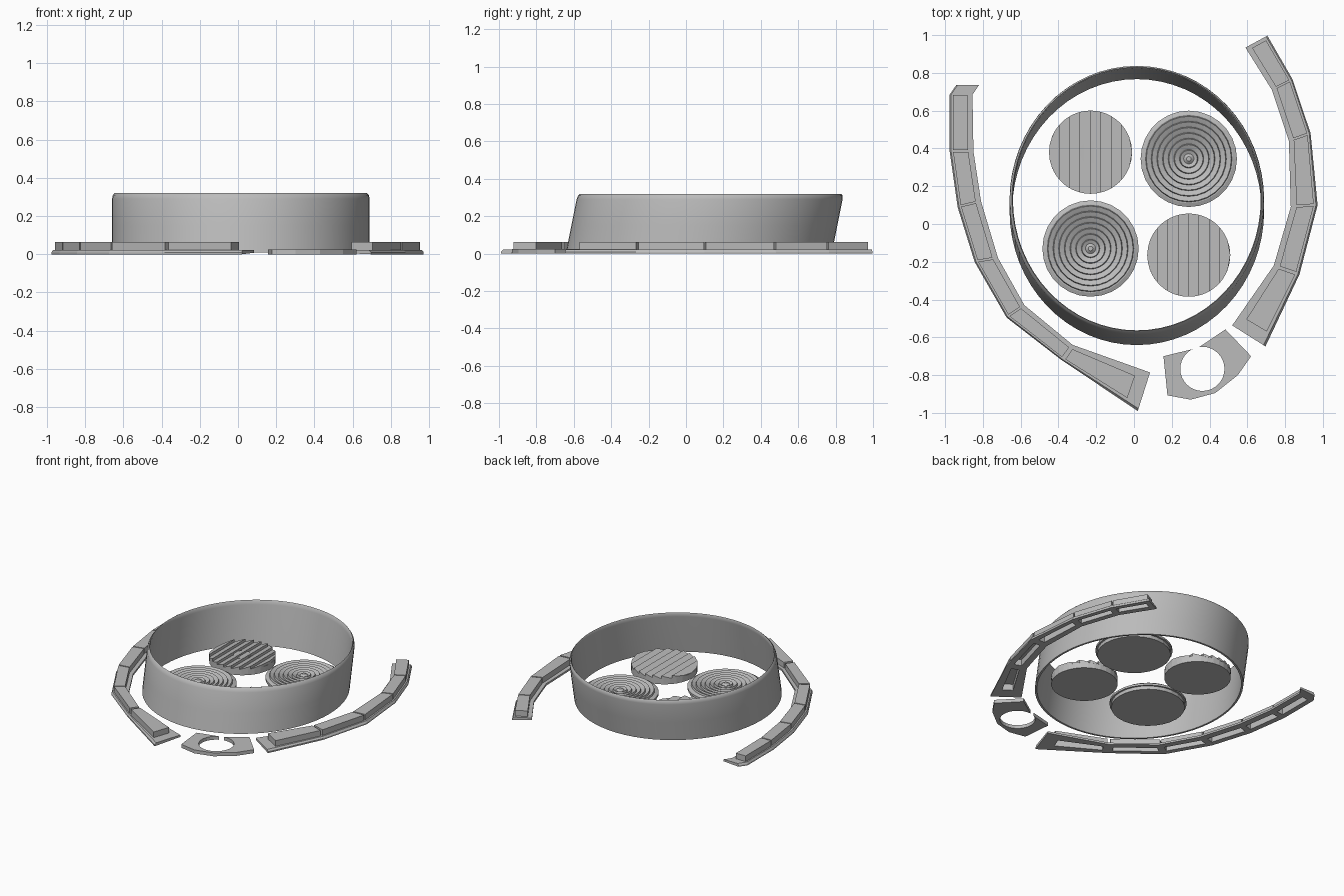
import bpy, bmesh, math
from mathutils import Vector

cube = bpy.data.objects.get("Cube")
if cube:
    bpy.data.objects.remove(cube)

grey = bpy.data.materials.new("plain_grey")
grey.use_nodes = True
COLOUR = (0.5, 0.5, 0.5, 1)
grey.diffuse_color = COLOUR
grey.node_tree.nodes["Principled BSDF"].inputs["Base Color"].default_value = COLOUR


def finish(name, bm, smooth=False):
    bmesh.ops.recalc_face_normals(bm, faces=bm.faces)
    mesh = bpy.data.meshes.new(name)
    bm.to_mesh(mesh)
    bm.free()
    mesh.materials.append(grey)
    obj = bpy.data.objects.new(name, mesh)
    bpy.context.collection.objects.link(obj)
    if smooth:
        bpy.ops.object.select_all(action='DESELECT')
        obj.select_set(True)
        bpy.context.view_layer.objects.active = obj
        bpy.ops.object.shade_smooth_by_angle(angle=math.radians(35))
    return obj


def add_prism(bm, points, z0, z1):
    """Closed prism over an outline; z1 may be a function of x and y."""
    top = z1 if callable(z1) else (lambda x, y: z1)
    low = [bm.verts.new((x, y, z0)) for x, y in points]
    high = [bm.verts.new((x, y, top(x, y))) for x, y in points]
    bm.faces.new(low[::-1])
    bm.faces.new(high)
    n = len(points)
    for i in range(n):
        j = (i + 1) % n
        bm.faces.new((low[i], low[j], high[j], high[i]))


def loft(bm, loops, closed=False):
    """Skin a list of vertex loops, optionally joining last to first."""
    pairs = list(zip(loops, loops[1:] + loops[:1]))
    for a, b in pairs if closed else pairs[:-1]:
        for i in range(len(a)):
            j = (i + 1) % len(a)
            bm.faces.new((a[i], a[j], b[j], b[i]))


def circle(cx, cy, rx, ry, n):
    return [(cx + rx * math.cos(2 * math.pi * i / n),
             cy + ry * math.sin(2 * math.pi * i / n)) for i in range(n)]


def cut(obj, cutter):
    """Subtract the cutter, bake the result and remove the cutter."""
    cutter.hide_render = True
    mod = obj.modifiers.new("cut", 'BOOLEAN')
    mod.operation = 'DIFFERENCE'
    mod.solver = 'EXACT'
    mod.object = cutter
    bpy.context.view_layer.update()
    deps = bpy.context.evaluated_depsgraph_get()
    baked = bpy.data.meshes.new_from_object(obj.evaluated_get(deps))
    obj.modifiers.clear()
    obj.data = baked


# Leaning oval bezel: an open band with a slightly rounded lip
bm = bmesh.new()
loops = []
for z, inset in ((0.01, 0), (0.15, 0), (0.29, 0), (0.31, 0.004), (0.32, 0.013),
                 (0.31, 0.018), (0.29, 0.018), (0.01, 0.014)):
    pts = circle(0.015, 0.068 + 0.2 * z, 0.674 - inset, 0.711 - inset, 64)
    loops.append([bm.verts.new((x, y, z)) for x, y in pts])
loft(bm, loops, closed=True)
finish("bezel", bm, smooth=True)


# Round lenses with concentric saw-tooth ridges
def ringed_lens(name, cx, cy):
    bm = bmesh.new()
    profile = [(0.243, 0.03), (0.243, 0.055), (0.255, 0.055), (0.255, 0.07), (0.235, 0.078)]
    for r in (0.215, 0.185, 0.155, 0.125, 0.095, 0.065, 0.035):
        profile += [(r + 0.014, 0.078), (r + 0.01, 0.09), (r - 0.008, 0.082)]
    profile.append((0.012, 0.094))
    loops = [[bm.verts.new((x, y, z)) for x, y in circle(cx, cy, r, r, 28)]
             for r, z in profile]
    loft(bm, loops)
    bm.faces.new(loops[0])
    bm.faces.new(loops[-1])
    finish(name, bm)


# Round lenses with parallel sloping slats and a centre boss
def slatted_lens(name, cx, cy, radius=0.22, slats=8):
    bm = bmesh.new()
    add_prism(bm, circle(cx, cy, radius, radius, 32), 0.03, 0.07)
    add_prism(bm, circle(cx, cy, 0.06, 0.06, 24), 0.06, 0.08)
    width = 2 * radius / slats
    for k in range(slats):
        xs = [-radius + width * (k + t / 4) for t in range(5)]
        half = [math.sqrt(max(radius ** 2 - x * x, 1e-5)) for x in xs]
        outline = [(cx + x, cy - h) for x, h in zip(xs, half)]
        outline += [(cx + x, cy + h) for x, h in zip(xs[::-1], half[::-1])]
        add_prism(bm, outline, 0.069,
                  lambda x, y, s=cx + xs[0]: 0.072 + 0.02 * (x - s) / width)
    finish(name, bm)


ringed_lens("ringed_lens_back_left", 0.29, 0.345)
ringed_lens("ringed_lens_front_right", -0.23, -0.13)
slatted_lens("slatted_lens_back_right", -0.23, 0.38)
slatted_lens("slatted_lens_front_left", 0.29, -0.165)


# Curved side rails: a flat strip carrying hollow raised blocks
def side_rail(name, outer, inner, blocks):
    outer = [Vector(p) for p in outer]
    inner = [Vector(p) for p in inner]

    def quad(i, u0, u1, v0, v1):
        def at(u, v):
            return outer[i].lerp(outer[i + 1], u).lerp(inner[i].lerp(inner[i + 1], u), v)
        return [tuple(at(u, v)) for u, v in ((u0, v0), (u1, v0), (u1, v1), (u0, v1))]

    strip, raised, pockets = bmesh.new(), bmesh.new(), bmesh.new()
    loops = []
    for a, b in zip(outer, inner):
        lip = a.lerp(b, 0.06)
        loops.append([strip.verts.new((p.x, p.y, z)) for p, z in
                      ((a, 0), (a, 0.01), (lip, 0.022), (b, 0.022), (b, 0.008))])
    loft(strip, loops)
    strip.faces.new(loops[0])
    strip.faces.new(loops[-1])
    for i, u0, u1 in blocks:
        add_prism(raised, quad(i, u0, u1, 0.14, 0.78), 0.018, 0.063)
        add_prism(pockets, quad(i, u0 + 0.06, u1 - 0.06, 0.28, 0.66), -0.05, 0.05)
    plate = finish(name + "_strip", strip)
    top = finish(name + "_blocks", raised)
    cutter = finish(name + "_pockets", pockets)
    cut(plate, cutter)
    cut(top, cutter)
    bpy.data.objects.remove(cutter)


side_rail("right_rail",
          [(-0.94, 0.737), (-0.976, 0.685), (-0.976, 0.385), (-0.934, 0.09), (-0.844, -0.2),
           (-0.675, -0.495), (-0.384, -0.72), (0.02, -0.99)],
          [(-0.82, 0.737), (-0.855, 0.685), (-0.85, 0.385), (-0.81, 0.12), (-0.72, -0.18),
           (-0.58, -0.43), (-0.325, -0.64), (0.085, -0.786)],
          [(i, 0.01, 0.98) for i in range(1, 6)] + [(6, 0.03, 0.84)])
side_rail("left_rail",
          [(0.706, 0.997), (0.84, 0.765), (0.935, 0.48), (0.972, 0.1), (0.876, -0.267),
           (0.696, -0.648)],
          [(0.59, 0.934), (0.73, 0.71), (0.82, 0.44), (0.83, 0.09), (0.74, -0.22),
           (0.52, -0.537)],
          [(0, 0.07, 0.98)] + [(i, 0.01, 0.98) for i in (1, 2, 3)] + [(4, 0.02, 0.83)])

# Flat front bracket with a round hole
bm = bmesh.new()
add_prism(bm, [(0.156, -0.7), (0.34, -0.655), (0.484, -0.558), (0.62, -0.7), (0.55, -0.8),
               (0.43, -0.895), (0.3, -0.93), (0.177, -0.907)], 0, 0.025)
bracket = finish("front_bracket", bm)
bm = bmesh.new()
add_prism(bm, circle(0.362, -0.767, 0.117, 0.117, 32), -0.1, 0.1)
hole = finish("bracket_hole", bm)
cut(bracket, hole)
bpy.data.objects.remove(hole)
